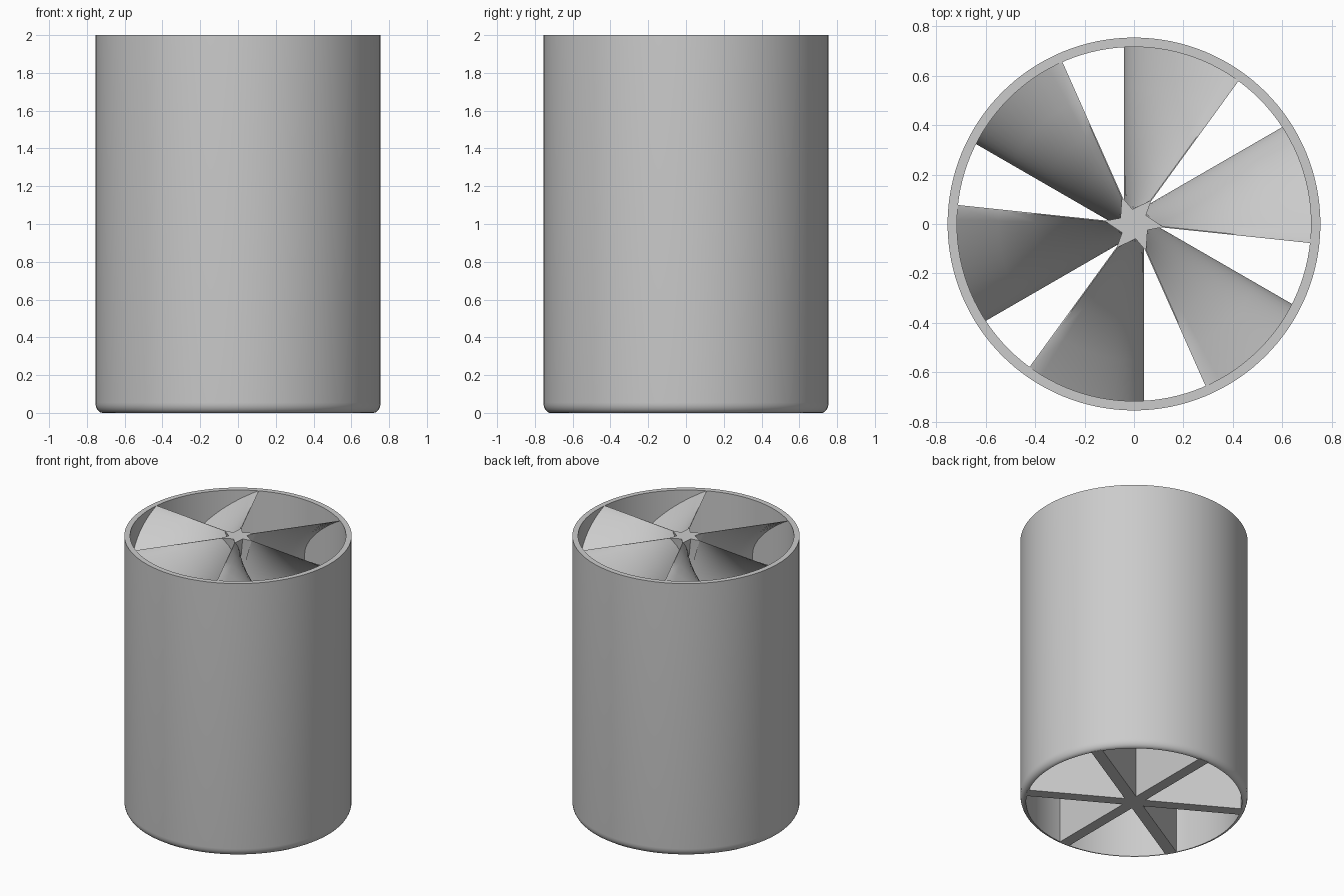
import bpy, bmesh, math

if "Cube" in bpy.data.objects:
    bpy.data.objects.remove(bpy.data.objects["Cube"])

R_OUT, R_IN, HEIGHT = 0.755, 0.717, 2.0
VANES, HALF = 6, 0.0375          # vane count and half thickness
BEND_Z, SWEEP = 1.6, math.radians(36)

grey = bpy.data.materials.new("plain grey")
grey.diffuse_color = (0.6, 0.6, 0.6, 1)
grey.use_nodes = True
grey.node_tree.nodes["Principled BSDF"].inputs["Base Color"].default_value = grey.diffuse_color


def finish(name, bm, angle=30):
    bmesh.ops.recalc_face_normals(bm, faces=bm.faces)
    mesh = bpy.data.meshes.new(name)
    bm.to_mesh(mesh)
    bm.free()
    mesh.materials.append(grey)
    ob = bpy.data.objects.new(name, mesh)
    bpy.context.collection.objects.link(ob)
    bpy.ops.object.select_all(action='DESELECT')
    ob.select_set(True)
    bpy.context.view_layer.objects.active = ob
    bpy.ops.object.shade_smooth_by_angle(angle=math.radians(angle))
    return ob


def loft(bm, rings):
    """Skin closed rings of equal length and cap both ends."""
    rows = [[bm.verts.new(p) for p in ring] for ring in rings]
    n = len(rows[0])
    for a, b in zip(rows, rows[1:]):
        for i in range(n):
            j = (i + 1) % n
            bm.faces.new((a[i], a[j], b[j], b[i]))
    bm.faces.new(rows[0])
    bm.faces.new(rows[-1])


# Tube with a rounded lower outside edge
fillet = [(R_IN + 0.038 * math.sin(a), 0.055 * (1 - math.cos(a)))
          for a in [math.radians(15 * k) for k in range(7)]]
profile = fillet + [(R_OUT, HEIGHT), (R_IN, HEIGHT)]
bm = bmesh.new()
SEG = 128
cols = []
for s in range(SEG):
    a = 2 * math.pi * s / SEG
    cols.append([bm.verts.new((r * math.cos(a), r * math.sin(a), z)) for r, z in profile])
for s in range(SEG):
    p, q = cols[s], cols[(s + 1) % SEG]
    for i in range(len(profile)):
        j = (i + 1) % len(profile)
        bm.faces.new((p[i], q[i], q[j], p[j]))
finish("tube", bm)

# Straight vanes whose upper ends thin out and sweep sideways
RADII = [0.0, 0.1, 0.25, 0.4, 0.55, 0.725]
LEVELS = 14
bm = bmesh.new()
for k in range(VANES):
    base = math.pi / 2 + k * 2 * math.pi / VANES
    rings = []
    for z, t in [(0.0, 0.0)] + [(BEND_Z + (HEIGHT - BEND_Z) * i / LEVELS, i / LEVELS)
                                for i in range(LEVELS + 1)]:
        half = HALF * (1 - t) + 0.002
        a = base - SWEEP * t ** 1.7
        c, s = math.cos(a), math.sin(a)
        outline = [(r, half) for r in RADII] + [(r, -half) for r in reversed(RADII)]
        rings.append([(r * c - w * s, r * s + w * c, z) for r, w in outline])
    loft(bm, rings)
finish("swept_vanes", bm, 35)

# Hub core and the pointed cap where the vane tips meet
bm = bmesh.new()
star = []
for k in range(VANES):
    tip = math.pi / 2 - SWEEP + k * 2 * math.pi / VANES
    for r, da in ((0.12, 0.0), (0.06, math.radians(42))):
        star.append((r * math.cos(tip + da), r * math.sin(tip + da)))
core = [(x * 0.5, y * 0.5) for x, y in star]
loft(bm, [[(x, y, 0.0) for x, y in core],
          [(x, y, BEND_Z + 0.2) for x, y in core],
          [(x, y, HEIGHT) for x, y in star]])
finish("hub", bm)
